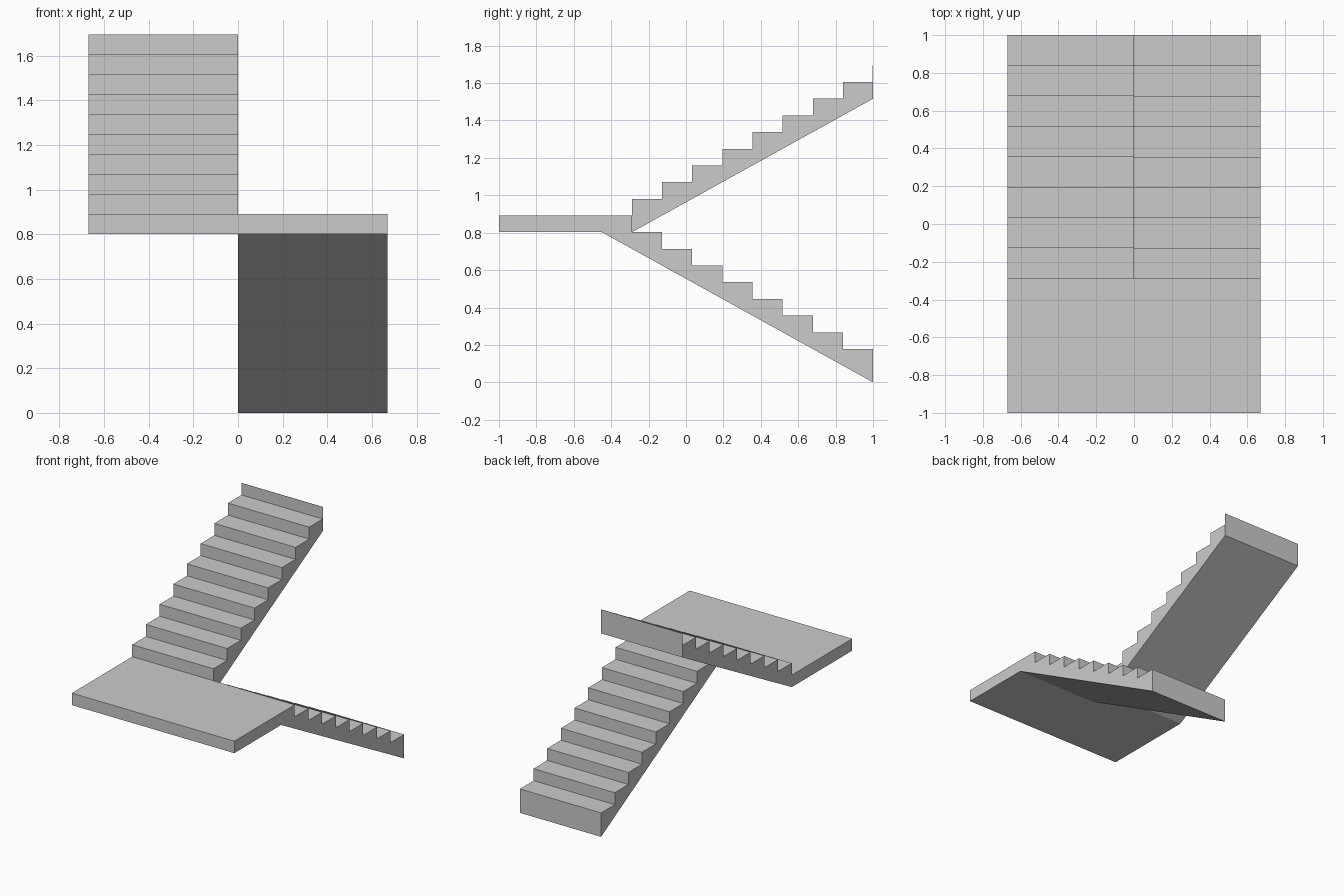
import bpy
import bmesh

# Remove the default object
cube = bpy.data.objects.get("Cube")
if cube:
    bpy.data.objects.remove(cube, do_unlink=True)

WIDTH = 0.67
STEPS = 8
RISE = 0.0892
GOING = 0.1611
EDGE = 1 - STEPS * GOING        # back edge of the landing
FLOOR = 9 * RISE                # underside of the landing

grey = bpy.data.materials.new("concrete grey")
grey.use_nodes = True
colour = (0.6, 0.6, 0.6, 1)
grey.diffuse_color = colour
grey.node_tree.nodes["Principled BSDF"].inputs["Base Color"].default_value = colour


def extrude_profile(name, profile, x0, x1):
    """Extrude a closed (y, z) outline from x0 to x1."""
    bm = bmesh.new()
    face = bm.faces.new([bm.verts.new((x0, y, z)) for y, z in profile])
    geom = bmesh.ops.extrude_face_region(bm, geom=[face])["geom"]
    moved = [v for v in geom if isinstance(v, bmesh.types.BMVert)]
    bmesh.ops.translate(bm, verts=moved, vec=(x1 - x0, 0, 0))
    bmesh.ops.recalc_face_normals(bm, faces=bm.faces)
    mesh = bpy.data.meshes.new(name)
    bm.to_mesh(mesh)
    bm.free()
    mesh.materials.append(grey)
    obj = bpy.data.objects.new(name, mesh)
    bpy.context.collection.objects.link(obj)
    return obj


def box_profile(y0, y1, z0, z1):
    return [(y0, z0), (y1, z0), (y1, z1), (y0, z1)]


def steps(y, z, direction):
    """Zigzag outline climbing from (y, z); the first riser is double height."""
    points = [(y, z)]
    for i in range(STEPS):
        top = z + (i + 2) * RISE
        points += [(y + direction * i * GOING, top),
                   (y + direction * (i + 1) * GOING, top)]
    return points


# Landing slab
extrude_profile("landing", box_profile(-1, EDGE, FLOOR, FLOOR + RISE), -WIDTH, WIDTH)

# Lower flight climbs to the front and runs in under the landing
lower = steps(1, 0, -1) + [(EDGE - GOING, FLOOR)]
extrude_profile("lower_flight", lower, 0, WIDTH)

# Upper flight climbs to the back
upper = steps(EDGE, FLOOR, 1) + [(1, FLOOR + STEPS * RISE)]
extrude_profile("upper_flight", upper, -WIDTH, 0)

# Thin last riser at the head of the upper flight
head = FLOOR + 9 * RISE
extrude_profile("top_riser", box_profile(0.998, 1, head, head + RISE), -WIDTH, 0)
